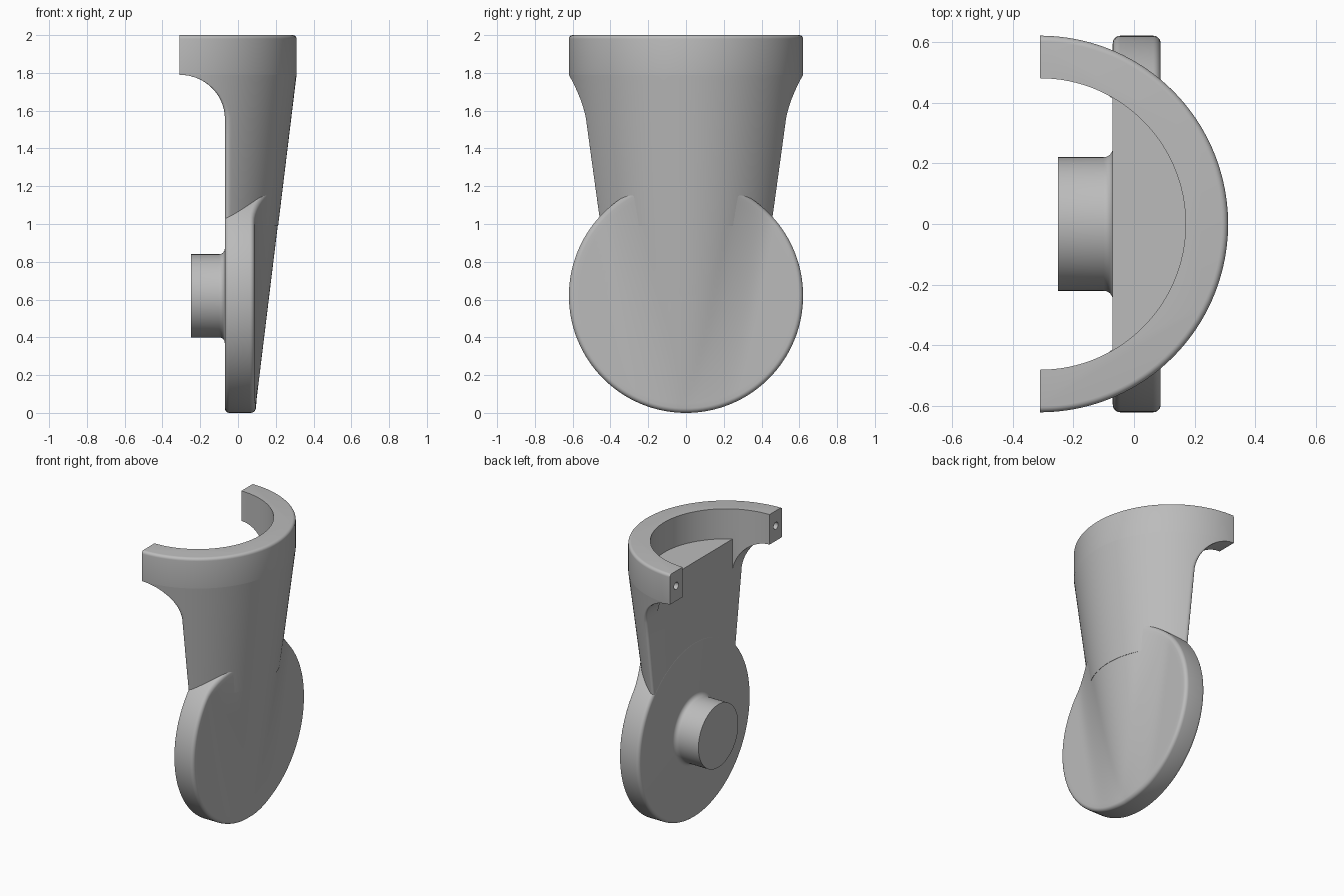
import bpy, bmesh
from math import sin, cos, acos, pi, sqrt

if "Cube" in bpy.data.objects:
    bpy.data.objects.remove(bpy.data.objects["Cube"], do_unlink=True)

AXIS = -0.31      # x of the cradle's vertical axis
BACK = -0.07      # flat mounting plane
FACE = 0.09       # outer face of the disc
R, BORE = 0.62, 0.48
RING_LOW, ARCH_LOW = 1.79, 1.56
EDGE = 0.025

grey = bpy.data.materials.new("plain grey")
grey.use_nodes = True
COLOUR = (0.5, 0.5, 0.5, 1)
grey.diffuse_color = COLOUR
grey.node_tree.nodes["Principled BSDF"].inputs["Base Color"].default_value = COLOUR


def loft(name, rings):
    """Closed solid skinned through rings of equal point count."""
    bm = bmesh.new()
    rows = [[bm.verts.new(p) for p in ring] for ring in rings]
    n = len(rows[0])
    for a, b in zip(rows, rows[1:]):
        for i in range(n):
            j = (i + 1) % n
            bm.faces.new((a[i], a[j], b[j], b[i]))
    bm.faces.new(rows[0])
    bm.faces.new(rows[-1])
    bmesh.ops.recalc_face_normals(bm, faces=bm.faces)
    mesh = bpy.data.meshes.new(name)
    bm.to_mesh(mesh)
    bm.free()
    obj = bpy.data.objects.new(name, mesh)
    bpy.context.collection.objects.link(obj)
    mesh.materials.append(grey)
    return obj


def activate(obj):
    bpy.ops.object.select_all(action='DESELECT')
    obj.select_set(True)
    bpy.context.view_layer.objects.active = obj


def smooth(obj):
    activate(obj)
    bpy.ops.object.shade_smooth_by_angle(angle=0.6)


def cut(obj, cutter):
    cutter.hide_render = True
    activate(obj)
    mod = obj.modifiers.new("cut", 'BOOLEAN')
    mod.operation, mod.solver, mod.object = 'DIFFERENCE', 'EXACT', cutter
    bpy.ops.object.modifier_apply(modifier=mod.name)
    bpy.data.objects.remove(cutter, do_unlink=True)


def cone_radius(z):
    return R - 0.122 * max(0, RING_LOW - z)


def round_off(t, b):
    """Drop of a quarter-round of radius b at distance t from the edge."""
    if t >= b:
        return 0
    return b - sqrt(max(0, b * b - (b - t) ** 2))


# Tapered arm and half ring, skinned as horizontal sections
def arm_section(z, radius):
    if z <= ARCH_LOW:
        x_cut, b = BACK + 0.001, 0.03
    else:
        f = min(1, (z - ARCH_LOW) / (RING_LOW - ARCH_LOW))
        x_cut = AXIS + (BACK - AXIS) * sqrt(1 - f * f)
        b = 0.03 * (1 - f)
    spread = acos(min(1, (x_cut - AXIS) / radius))
    pts = []
    for i in range(81):
        a = spread * sin(pi / 2 * (i / 40 - 1))
        x, y = AXIS + radius * cos(a), radius * sin(a)
        drop = round_off(x - x_cut, b) if b else 0
        pts.append((x, y - drop if y > 0 else y + drop, z))
    return pts


heights = [0.99, 1.15, 1.3, 1.45]
heights += [ARCH_LOW + (RING_LOW - ARCH_LOW) * sin(pi / 2 * i / 14) for i in range(15)]
sections = [arm_section(z, cone_radius(z)) for z in heights]
for i in range(6):
    a = pi / 2 * i / 5
    sections.append(arm_section(1.98 + 0.02 * sin(a), R - 0.02 + 0.02 * cos(a)))
arm = loft("arm_and_half_ring", sections)

# Open the ring: clear behind the mounting plane, then sink the floor
circle = [(AXIS + BORE * cos(2 * pi * i / 128), BORE * sin(2 * pi * i / 128))
          for i in range(128)]
behind = [(min(x, BACK), y) for x, y in circle]
for outline, low in ((behind, ARCH_LOW + 0.005), (circle, RING_LOW)):
    cut(arm, loft("bore_cutter", [[(x, y, z) for x, y in outline] for z in (low, 2.5)]))

# Screw holes in the ring ends
for side in (-1, 1):
    cut(arm, loft("hole_cutter", [
        [(x, side * 0.55 + 0.025 * cos(2 * pi * i / 24),
          1.895 + 0.025 * sin(2 * pi * i / 24)) for i in range(24)]
        for x in (-0.4, -0.2)]))
smooth(arm)


# Round disc whose face blends into the taper, with a boss behind
def face_x(y, z):
    r = cone_radius(z)
    cone = AXIS + sqrt(max(0, r * r - y * y))
    k = 0.3 * abs(y) + 0.01
    h = max(0, k - abs(cone - FACE)) / k
    return max(cone, FACE) + h * h * k / 4 - 0.002


def disc_ring(rho, x=None):
    ring = []
    for i in range(128):
        a = 2 * pi * i / 128
        y, z = rho * cos(a), R + rho * sin(a)
        px = face_x(y, z) - round_off(R - rho, EDGE) if x is None else x
        ring.append((px, y, z))
    return ring


quarter = [pi / 2 * i / 6 for i in range(7)]
rings = [disc_ring(0.008)]
rings += [disc_ring((R - EDGE) * i / 24) for i in range(1, 25)]
rings += [disc_ring(R - EDGE + EDGE * sin(a)) for a in quarter[1:]]
rings += [disc_ring(R - EDGE + EDGE * cos(a), BACK + EDGE - EDGE * sin(a)) for a in quarter]
rings += [disc_ring(0.25 - 0.03 * sin(a), BACK - 0.03 + 0.03 * cos(a)) for a in quarter]
rings.append(disc_ring(0.22, -0.25))
smooth(loft("disc_with_boss", rings))
